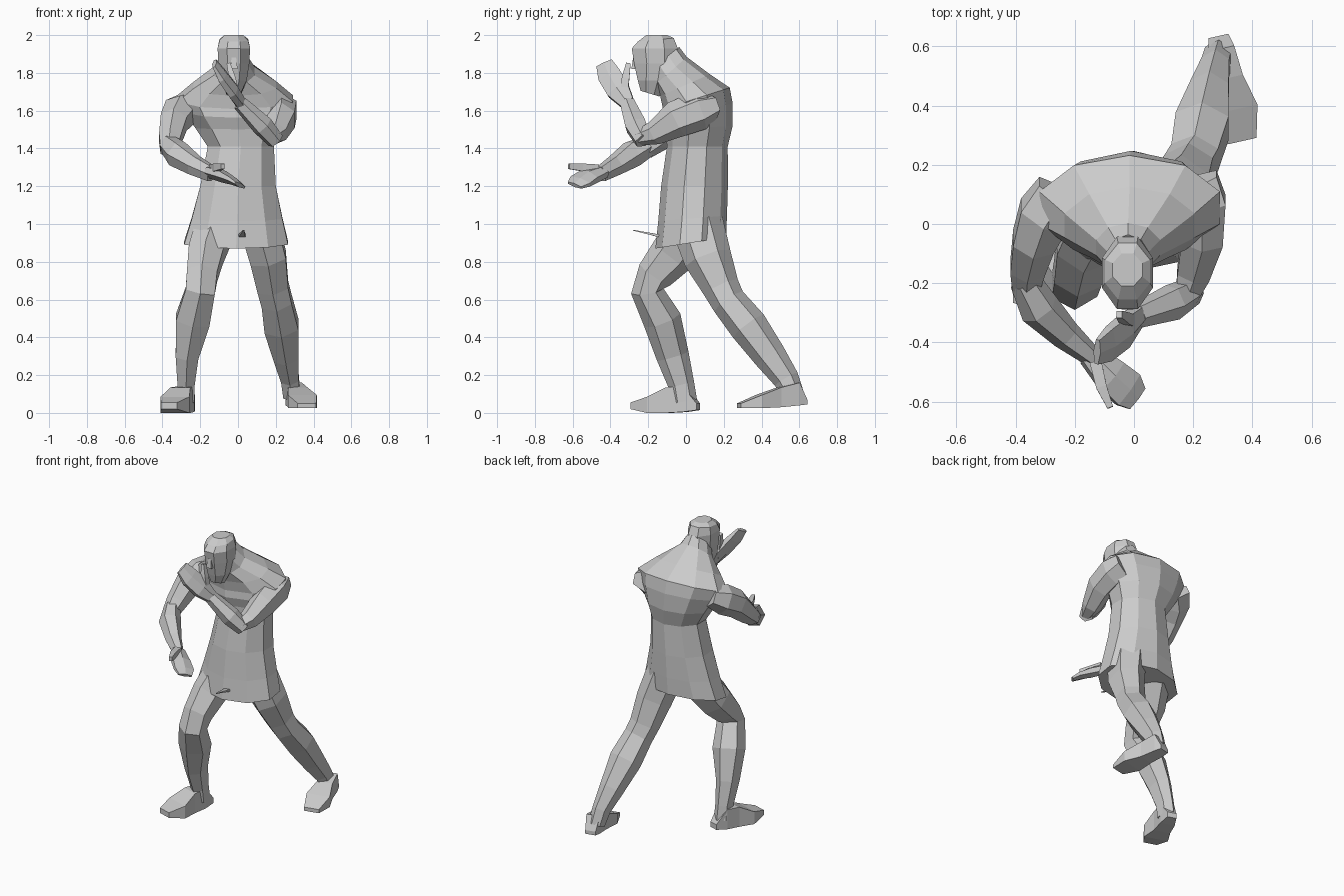
import bpy, bmesh, math
from mathutils import Vector as V


def loft(name, rings, n):
    """Skin flat-faced n-sided rings given as (centre, half axis u, half axis v)."""
    bm = bmesh.new()
    k = 1 / math.cos(math.pi / n)
    loops = []
    for c, u, v in rings:
        angles = [(i + 0.5) * 2 * math.pi / n for i in range(n)]
        loops.append([bm.verts.new(c + k * (u * math.cos(a) + v * math.sin(a))) for a in angles])
    for a, b in zip(loops, loops[1:]):
        for i in range(n):
            bm.faces.new((a[i], a[(i + 1) % n], b[(i + 1) % n], b[i]))
    bm.faces.new(loops[0])
    bm.faces.new(loops[-1])
    bmesh.ops.recalc_face_normals(bm, faces=bm.faces)
    me = bpy.data.meshes.new(name)
    bm.to_mesh(me)
    bm.free()
    ob = bpy.data.objects.new(name, me)
    bpy.context.collection.objects.link(ob)
    return ob


def stack(name, rows, n):
    """Upright loft; rows are z, cx, cy, rx, ry, forward tilt."""
    loft(name, [(V((x, y, z)), V((rx, 0, 0)), V((0, ry, ry * s))) for z, x, y, rx, ry, s in rows], n)


def limb(name, pts, hint, n=6):
    """Tube along points x, y, z, half width (along hint), half depth."""
    P = [V(p[:3]) for p in pts]
    rings = []
    for i, p in enumerate(pts):
        t = (P[min(i + 1, len(P) - 1)] - P[max(i - 1, 0)]).normalized()
        v = t.cross(V(hint)).normalized()
        u = v.cross(t).normalized()
        rings.append((P[i], u * p[3], v * p[4]))
    loft(name, rings, n)


def foot(name, heel, toe, rows):
    """Heel-to-toe loft; rows are fraction, half width, sole z, top z."""
    h, d = V((*heel, 0)), V((*toe, 0)) - V((*heel, 0))
    side = d.cross(V((0, 0, 1))).normalized()
    loft(name, [(h + d * f + V((0, 0, (a + b) / 2)), side * w, V((0, 0, (b - a) / 2)))
                for f, w, a, b in rows], 4)


# Torso with flared tunic skirt, bent forward into the neck
stack("torso_and_tunic", [
    (0.90, -0.01, 0.025, 0.275, 0.178, 0.16),
    (1.03, -0.005, 0.035, 0.24, 0.173, 0.08),
    (1.20, 0.0, 0.045, 0.20, 0.168, 0),
    (1.41, 0.015, 0.06, 0.175, 0.153, 0),
    (1.51, 0.0, 0.07, 0.225, 0.168, 0.05),
    (1.60, -0.01, 0.06, 0.275, 0.178, 0.2),
    (1.665, -0.015, 0.055, 0.305, 0.168, 0.32),
    (1.735, -0.015, -0.005, 0.22, 0.125, 0.44),
    (1.81, -0.02, -0.08, 0.108, 0.08, 0.88),
    (1.87, -0.02, -0.12, 0.07, 0.08, 0.8)], 10)

# Head, jaw and nose
stack("head", [
    (1.69, -0.022, -0.19, 0.038, 0.05, -0.3),
    (1.76, -0.022, -0.18, 0.068, 0.075, 0),
    (1.85, -0.022, -0.16, 0.082, 0.115, 0),
    (1.93, -0.022, -0.165, 0.086, 0.122, 0),
    (1.975, -0.022, -0.16, 0.076, 0.095, 0.1),
    (2.0, -0.022, -0.155, 0.05, 0.055, 0)], 8)
limb("nose", [(-0.022, -0.27, 1.88, 0.012, 0.01), (-0.022, -0.275, 1.82, 0.02, 0.014)], (1, 0, 0), 4)

# Guarding arm, folded up in front of the face
limb("guard_upper_arm", [
    (0.20, 0.14, 1.625, 0.085, 0.06), (0.23, 0.07, 1.60, 0.08, 0.09),
    (0.23, -0.05, 1.555, 0.07, 0.085), (0.20, -0.17, 1.48, 0.055, 0.055),
    (0.175, -0.255, 1.455, 0.035, 0.035)], (1, 0, 0))
limb("guard_forearm", [
    (0.20, -0.225, 1.44, 0.042, 0.04), (0.13, -0.265, 1.52, 0.055, 0.05),
    (0.01, -0.31, 1.64, 0.038, 0.035)], (0, 1, 0.3))
limb("guard_hand", [
    (0.015, -0.31, 1.64, 0.038, 0.028), (-0.03, -0.36, 1.71, 0.062, 0.03),
    (-0.085, -0.405, 1.785, 0.062, 0.025), (-0.125, -0.432, 1.85, 0.045, 0.012)], (0, -0.85, -0.5))
limb("guard_thumb", [
    (-0.01, -0.33, 1.68, 0.02, 0.02), (-0.03, -0.32, 1.77, 0.02, 0.018),
    (-0.05, -0.305, 1.85, 0.012, 0.01)], (0, 1, 0), 4)

# Reaching arm, held low and forward
limb("reach_upper_arm", [
    (-0.25, 0.10, 1.63, 0.085, 0.06), (-0.305, 0.03, 1.595, 0.085, 0.085),
    (-0.34, -0.06, 1.54, 0.07, 0.08), (-0.36, -0.15, 1.45, 0.058, 0.062),
    (-0.365, -0.22, 1.39, 0.045, 0.045)], (1, 0, 0))
limb("reach_forearm", [
    (-0.37, -0.19, 1.42, 0.05, 0.045), (-0.32, -0.285, 1.37, 0.065, 0.06),
    (-0.23, -0.375, 1.31, 0.05, 0.045), (-0.14, -0.45, 1.265, 0.04, 0.03)], (0, 0, 1))
limb("reach_hand", [
    (-0.15, -0.44, 1.275, 0.04, 0.028), (-0.075, -0.515, 1.25, 0.06, 0.028),
    (-0.02, -0.56, 1.225, 0.065, 0.018), (0.01, -0.59, 1.205, 0.045, 0.01)], (0.6, 0.8, -0.3))
limb("reach_thumb", [
    (-0.13, -0.465, 1.295, 0.02, 0.02), (-0.11, -0.55, 1.30, 0.02, 0.018),
    (-0.08, -0.62, 1.305, 0.014, 0.01)], (0, 0, 1), 4)

# Front leg, bent at the knee, toes turned out
limb("front_leg", [
    (-0.12, 0.03, 0.98, 0.10, 0.11), (-0.17, -0.07, 0.84, 0.092, 0.105),
    (-0.19, -0.165, 0.73, 0.08, 0.085), (-0.20, -0.205, 0.645, 0.078, 0.075),
    (-0.24, -0.125, 0.49, 0.09, 0.088), (-0.27, -0.07, 0.30, 0.06, 0.075),
    (-0.275, -0.025, 0.15, 0.045, 0.06), (-0.275, -0.01, 0.06, 0.045, 0.06)], (1, 0, 0))
foot("front_foot", (-0.255, 0.065), (-0.365, -0.28), [
    (0, 0.03, 0.015, 0.05), (0.2, 0.048, 0.005, 0.14), (0.45, 0.055, 0.0, 0.135),
    (0.72, 0.08, 0.0, 0.085), (1, 0.045, 0.02, 0.055)])

# Rear leg, stretched far back
limb("rear_leg", [
    (0.11, 0.06, 1.0, 0.10, 0.12), (0.16, 0.115, 0.82, 0.095, 0.11),
    (0.185, 0.185, 0.665, 0.082, 0.085), (0.205, 0.225, 0.59, 0.08, 0.08),
    (0.23, 0.33, 0.46, 0.09, 0.088), (0.255, 0.445, 0.30, 0.065, 0.075),
    (0.275, 0.53, 0.18, 0.047, 0.06), (0.285, 0.57, 0.09, 0.045, 0.05)], (1, 0, 0))
foot("rear_foot", (0.285, 0.635), (0.365, 0.28), [
    (0, 0.035, 0.045, 0.07), (0.12, 0.045, 0.04, 0.16), (0.4, 0.052, 0.03, 0.135),
    (0.7, 0.078, 0.025, 0.095), (1, 0.05, 0.025, 0.05)])

# Thin cloth point at the front of the hem
limb("cloth_point", [(0.02, -0.13, 0.935, 0.02, 0.008), (0.03, -0.28, 0.967, 0.003, 0.002)], (1, 0, 0), 4)
